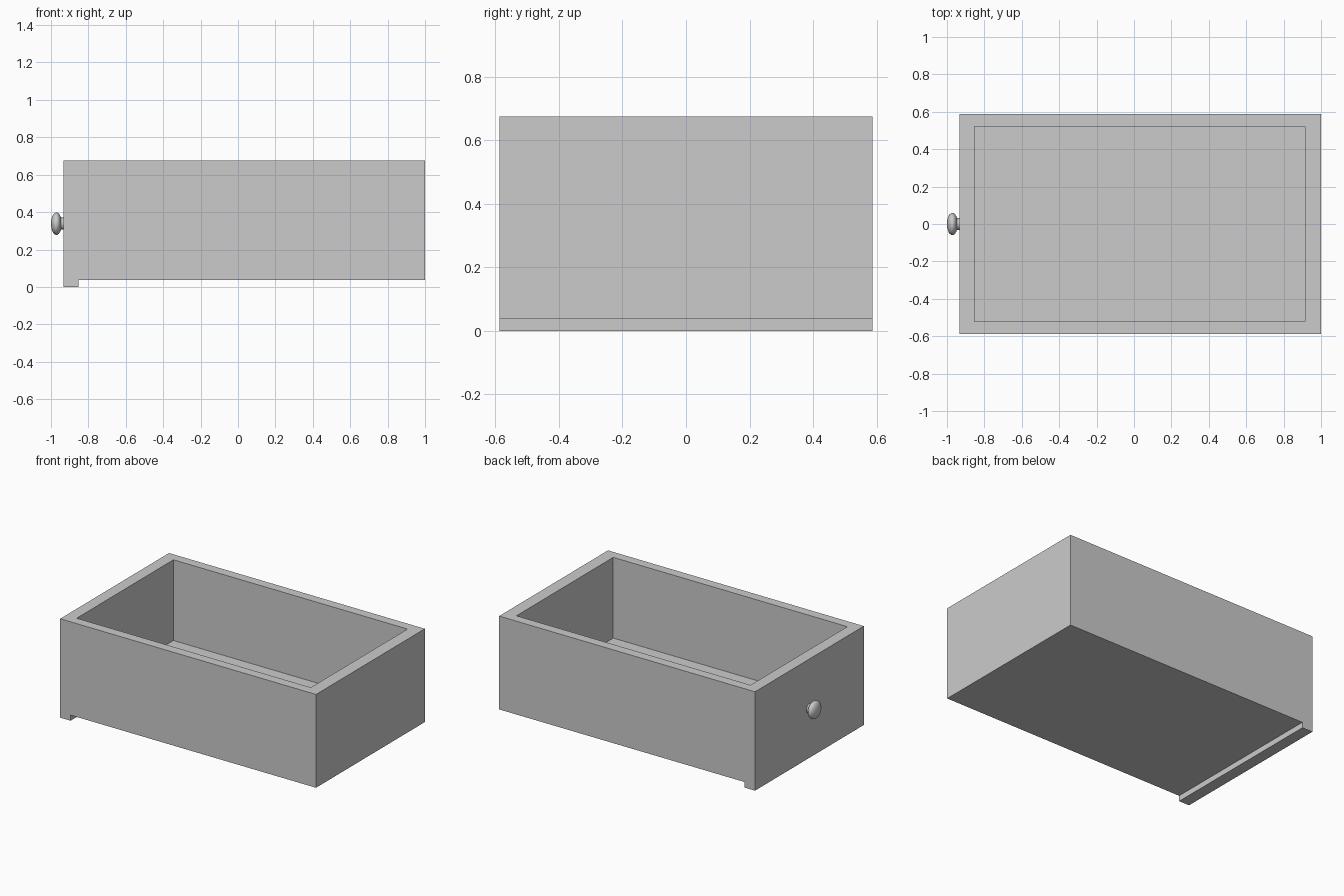
import bpy, bmesh, math
from mathutils import Matrix, Vector

if "Cube" in bpy.data.objects:
    bpy.data.objects.remove(bpy.data.objects["Cube"])


def make_object(name, bm):
    bmesh.ops.recalc_face_normals(bm, faces=bm.faces)
    mesh = bpy.data.meshes.new(name)
    bm.to_mesh(mesh)
    bm.free()
    obj = bpy.data.objects.new(name, mesh)
    bpy.context.collection.objects.link(obj)
    return obj


def extrude_profile(name, profile, half_width):
    """Extrude an XZ profile symmetrically along Y."""
    bm = bmesh.new()
    face = bm.faces.new([bm.verts.new((x, -half_width, z)) for x, z in profile])
    ext = bmesh.ops.extrude_face_region(bm, geom=[face])
    moved = [g for g in ext["geom"] if isinstance(g, bmesh.types.BMVert)]
    bmesh.ops.translate(bm, verts=moved, vec=(0, 2 * half_width, 0))
    return make_object(name, bm)


# Drawer body, with the front panel hanging below the box as a lip
drawer = extrude_profile("drawer_box", [
    (-0.932, 0.0), (-0.853, 0.0), (-0.853, 0.038),
    (1.0, 0.038), (1.0, 0.675), (-0.932, 0.675)], 0.587)

# Open cavity
cavity = extrude_profile("cavity_cutter", [
    (-0.853, 0.124), (0.915, 0.124), (0.915, 0.9), (-0.853, 0.9)], 0.522)
cavity.hide_render = True
cut = drawer.modifiers.new("cavity", "BOOLEAN")
cut.operation = "DIFFERENCE"
cut.solver = "EXACT"
cut.object = cavity
bpy.context.view_layer.objects.active = drawer
bpy.ops.object.modifier_apply(modifier=cut.name)
bpy.data.objects.remove(cavity)

# Round pull knob: stem and flattened ball, lathed around X
profile = [(-0.925, 0.0), (-0.925, 0.032), (-0.946, 0.032)]
for i in range(13):
    a = math.radians(30 + 150 * i / 12)
    profile.append((-0.971 + 0.029 * math.cos(a), 0.06 * math.sin(a) if i < 12 else 0.0))
bm = bmesh.new()
verts = [bm.verts.new((x, 0, 0.338 + r)) for x, r in profile]
edges = [bm.edges.new(pair) for pair in zip(verts, verts[1:])]
bmesh.ops.spin(bm, geom=verts + edges, cent=(0, 0, 0.338), axis=(1, 0, 0),
               angle=math.tau, steps=32, use_duplicate=False)
bmesh.ops.remove_doubles(bm, verts=bm.verts, dist=0.0001)
knob = make_object("knob", bm)
bpy.ops.object.select_all(action="DESELECT")
knob.select_set(True)
bpy.context.view_layer.objects.active = knob
bpy.ops.object.shade_smooth_by_angle(angle=math.radians(35))
